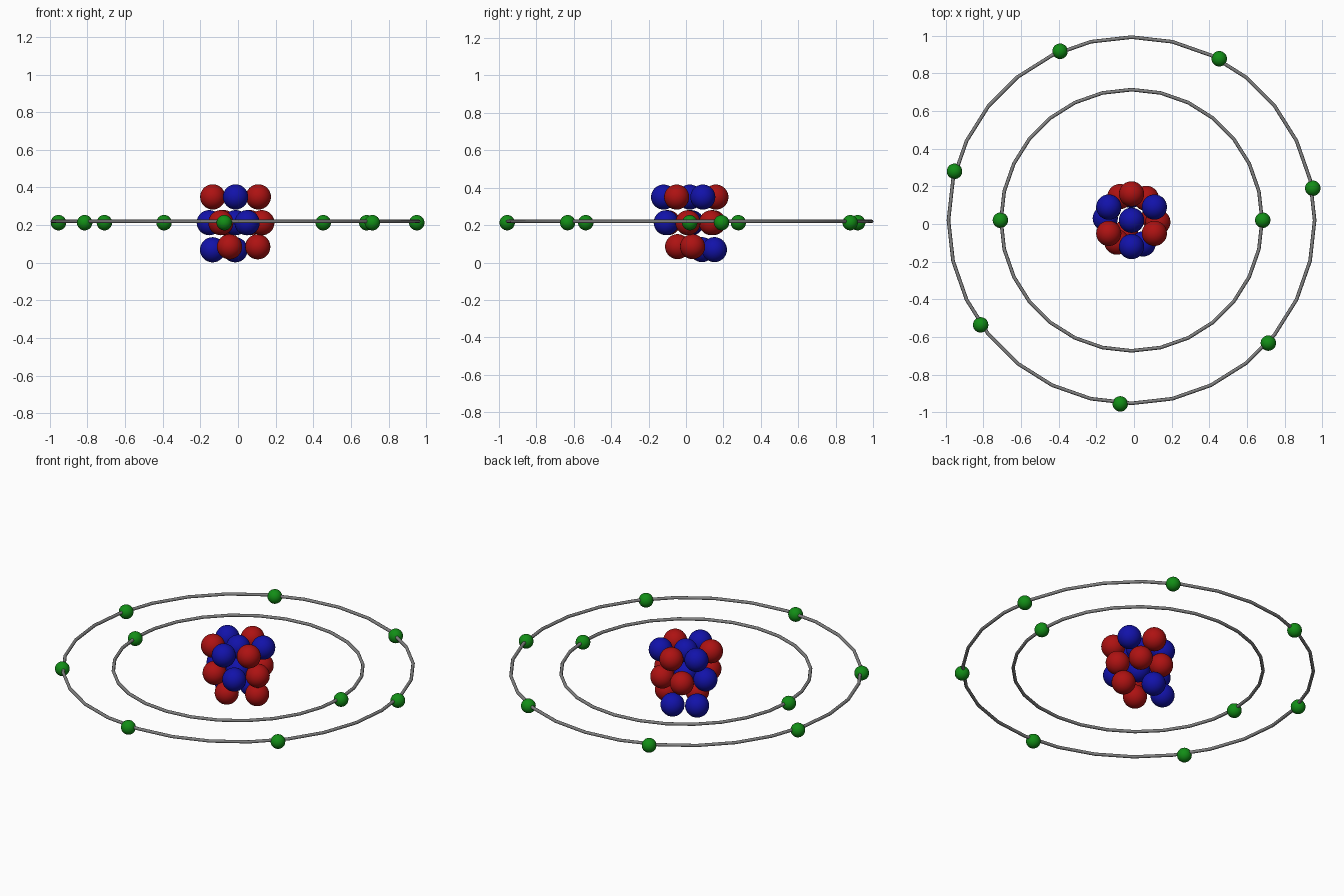
import bpy
import math

if "Cube" in bpy.data.objects:
    bpy.data.objects.remove(bpy.data.objects["Cube"])

CX, CY = -0.013, 0.02   # atom axis
MID = 0.213             # height of the middle layer


def material(name, rgb):
    m = bpy.data.materials.new(name)
    m.diffuse_color = (*rgb, 1)
    m.use_nodes = True
    m.node_tree.nodes["Principled BSDF"].inputs["Base Color"].default_value = m.diffuse_color
    return m


RED = material("red", (0.42, 0.006, 0.006))
BLUE = material("blue", (0.006, 0.006, 0.40))
GREEN = material("green", (0.006, 0.27, 0.008))
GREY = material("grey", (0.22, 0.22, 0.22))


def finish(name, mat):
    ob = bpy.context.object
    ob.name = name
    ob.data.materials.append(mat)
    bpy.ops.object.shade_smooth_by_angle(angle=math.radians(50))


def ball(name, loc, radius, mat):
    bpy.ops.mesh.primitive_uv_sphere_add(segments=28, ring_count=16, radius=radius, location=loc)
    finish(name, mat)


def nucleon(x, y, z, mat):
    ball("proton" if mat == RED else "neutron", (x, y, z), 0.067, mat)


def hexagon(z, start, mats):
    for i, mat in enumerate(mats):
        a = math.radians(start + 60 * i)
        nucleon(CX + 0.14 * math.cos(a), CY + 0.14 * math.sin(a), z, mat)


# Nucleus: two hexagonal layers with a centre ball, and four balls below
hexagon(0.35, 30, [BLUE, RED, BLUE, RED, BLUE, RED])
nucleon(CX, CY, 0.35, BLUE)
hexagon(MID, -4, [RED, RED, RED, BLUE, RED, BLUE])
nucleon(CX, CY, MID, BLUE)
nucleon(-0.135, 0.085, 0.069, BLUE)
nucleon(-0.015, 0.152, 0.069, BLUE)
nucleon(0.105, 0.035, 0.085, RED)
nucleon(-0.045, -0.045, 0.085, RED)

# Orbit rings
for name, radius in (("inner_orbit", 0.694), ("outer_orbit", 0.973)):
    bpy.ops.mesh.primitive_torus_add(major_segments=28, minor_segments=8, major_radius=radius,
                                     minor_radius=0.0095, location=(CX, CY, 0.22))
    finish(name, GREY)

# Electrons
for x, y in ((-0.71, 0.02), (0.684, 0.02),
             (-0.393, 0.918), (0.453, 0.878), (0.95, 0.19), (0.714, -0.633),
             (-0.073, -0.956), (-0.815, -0.536), (-0.954, 0.28)):
    ball("electron", (x, y, MID), 0.041, GREEN)
